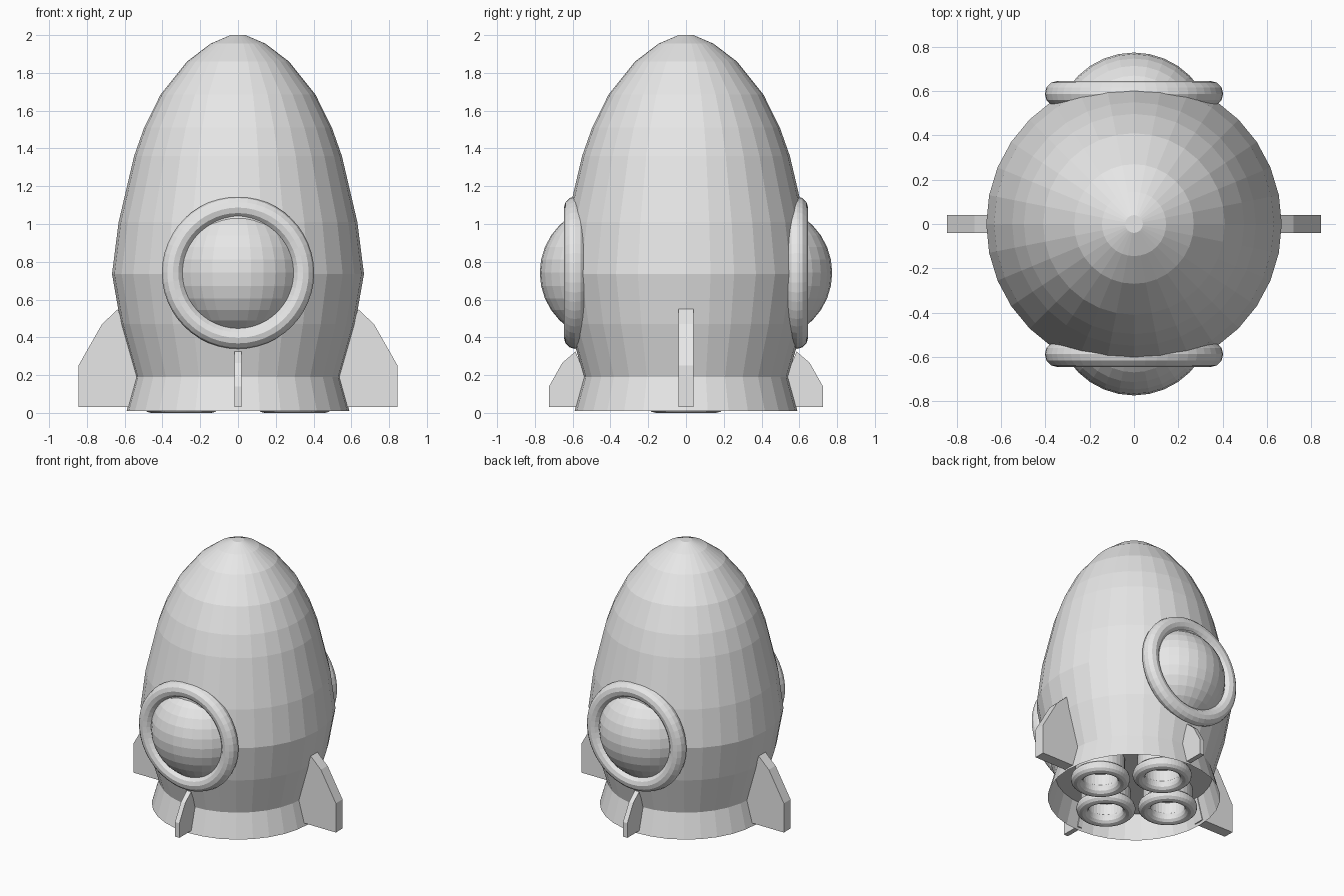
import bpy
import bmesh
import math
from mathutils import Matrix, Vector

old = bpy.data.objects.get("Cube")
if old:
    bpy.data.objects.remove(old, do_unlink=True)

# Single plain grey finish
GREY = (0.8, 0.8, 0.8, 1.0)
grey = bpy.data.materials.new("light_grey")
grey.use_nodes = True
grey.diffuse_color = GREY
grey.node_tree.nodes["Principled BSDF"].inputs["Base Color"].default_value = GREY


def finish(bm, name):
    """Turn a bmesh into a named, coloured object."""
    mesh = bpy.data.meshes.new(name)
    bm.to_mesh(mesh)
    bm.free()
    mesh.materials.append(grey)
    obj = bpy.data.objects.new(name, mesh)
    bpy.context.collection.objects.link(obj)
    return obj


def lathe(name, profile, sides, centre=(0, 0, 0), closed=False, cap_end=False, matrix=None):
    """Spin a (radius, height) profile around a vertical axis."""
    bm = bmesh.new()
    rings = []
    for r, z in profile:
        rings.append([bm.verts.new((r * math.cos(a), r * math.sin(a), z))
                      for a in (math.tau * i / sides for i in range(sides))])
    pairs = list(zip(rings, rings[1:]))
    if closed:
        pairs.append((rings[-1], rings[0]))
    for low, high in pairs:
        for i in range(sides):
            j = (i + 1) % sides
            bm.faces.new((low[i], low[j], high[j], high[i]))
    if cap_end:
        bm.faces.new(rings[-1])
    bm.transform(Matrix.Translation(Vector(centre)) @ (matrix or Matrix()))
    return finish(bm, name)


def torus(name, major, minor, centre, matrix=None):
    section = [(major + minor * math.cos(a), minor * math.sin(a))
               for a in (math.tau * i / 12 for i in range(12))]
    return lathe(name, section, 48, centre, closed=True, matrix=matrix)


def fin(name, outline, thickness, angle):
    """Extrude a (radius, height) outline to a plate, turned about z."""
    bm = bmesh.new()
    face = bm.faces.new([bm.verts.new((r, -thickness / 2, z)) for r, z in outline])
    ext = bmesh.ops.extrude_face_region(bm, geom=[face])
    moved = [v for v in ext["geom"] if isinstance(v, bmesh.types.BMVert)]
    bmesh.ops.translate(bm, verts=moved, vec=(0, thickness, 0))
    bmesh.ops.recalc_face_normals(bm, faces=bm.faces)
    bm.transform(Matrix.Rotation(angle, 4, "Z"))
    return finish(bm, name)


# Hull, and the flared skirt with its ceiling
lathe("hull", [(0.54, 0.19), (0.62, 0.47), (0.667, 0.735), (0.632, 1.01),
               (0.55, 1.36), (0.497, 1.51), (0.41, 1.685), (0.27, 1.86),
               (0.145, 1.955), (0.04, 2.0)], 32, cap_end=True)
lathe("skirt", [(0.59, 0.01), (0.54, 0.19)], 32)
lathe("skirt_ceiling", [(0.54, 0.19), (0.05, 0.19)], 32, cap_end=True)

# Portholes on front and back: ring and bulging glass
upright = Matrix.Rotation(math.pi / 2, 4, "X")
for side, label in ((-1, "front"), (1, "back")):
    torus(label + "_window_ring", 0.345, 0.058, (0, side * 0.588, 0.742), upright)
    bm = bmesh.new()
    bmesh.ops.create_uvsphere(bm, u_segments=32, v_segments=16, radius=0.356)
    bm.transform(Matrix.Translation((0, side * 0.418, 0.742)))
    finish(bm, label + "_window_glass")

# Large side fins, small front and back fins
large = [(0.575, 0.03), (0.845, 0.03), (0.845, 0.25), (0.72, 0.47),
         (0.635, 0.55), (0.61, 0.47), (0.53, 0.19)]
small = [(0.575, 0.03), (0.725, 0.03), (0.725, 0.14), (0.655, 0.265),
         (0.585, 0.325), (0.53, 0.19)]
fin("left_fin", large, 0.08, 0)
fin("right_fin", large, 0.08, math.pi)
fin("back_fin", small, 0.036, math.pi / 2)
fin("front_fin", small, 0.036, -math.pi / 2)

# Four engine nozzles: rounded lip, outer wall and hollow bore
for i, label in enumerate(("left", "back", "right", "front")):
    a = i * math.pi / 2
    lift = 0.01 * (i % 2)
    spot = (0.3 * math.cos(a), 0.3 * math.sin(a), lift)
    torus(label + "_nozzle_lip", 0.16, 0.043, (spot[0], spot[1], 0.043 + lift))
    lathe(label + "_nozzle_wall", [(0.17, 0.19), (0.17, 0.05)], 32, spot)
    lathe(label + "_nozzle_bore", [(0.125, 0.03), (0.125, 0.15)], 32, spot, cap_end=True)
